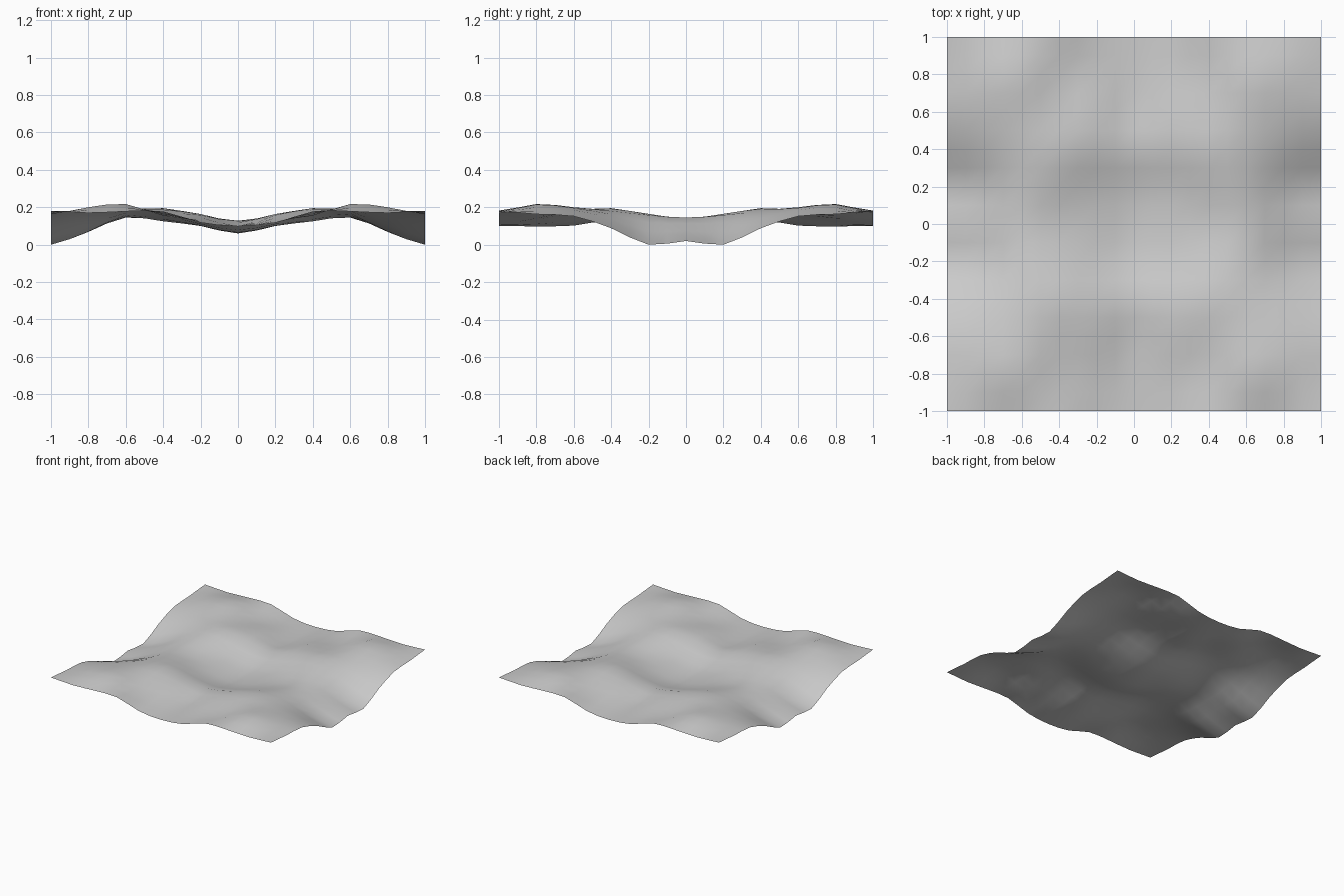
import bpy, bmesh

if "Cube" in bpy.data.objects:
    bpy.data.objects.remove(bpy.data.objects["Cube"])

# Height samples for one quarter of the terrain: rows |y|, columns |x|, step 0.2
H = [
    [.060, .100, .125, .145, .075, .020],
    [.078, .110, .155, .158, .070, .000],
    [.128, .160, .195, .180, .140, .088],
    [.102, .158, .172, .200, .185, .152],
    [.098, .130, .155, .217, .200, .163],
    [.100, .118, .178, .178, .170, .180],
]
N = 20


def spline(v, t):
    """Catmull-Rom through evenly spaced values, mirrored at the centre."""
    s = t * (len(v) - 1)
    i = min(int(s), len(v) - 2)
    f = s - i
    a, b, c, d = v[abs(i - 1)], v[i], v[i + 1], v[min(i + 2, len(v) - 1)]
    return b + .5 * f * (c - a + f * (2*a - 5*b + 4*c - d + f * (3*(b - c) + d - a)))


def height(x, y):
    return max(0, spline([spline(row, abs(x)) for row in H], abs(y)))


# Rolling ground sheet: a flat grid lifted by the height samples
bm = bmesh.new()
bmesh.ops.create_grid(bm, x_segments=N, y_segments=N, size=1)
for v in bm.verts:
    v.co.z = height(v.co.x, v.co.y)
low = min(v.co.z for v in bm.verts)
for v in bm.verts:
    v.co.z -= low
for f in bm.faces:
    f.smooth = True
mesh = bpy.data.meshes.new("terrain")
bm.to_mesh(mesh)
bm.free()
bpy.context.collection.objects.link(bpy.data.objects.new("terrain", mesh))
